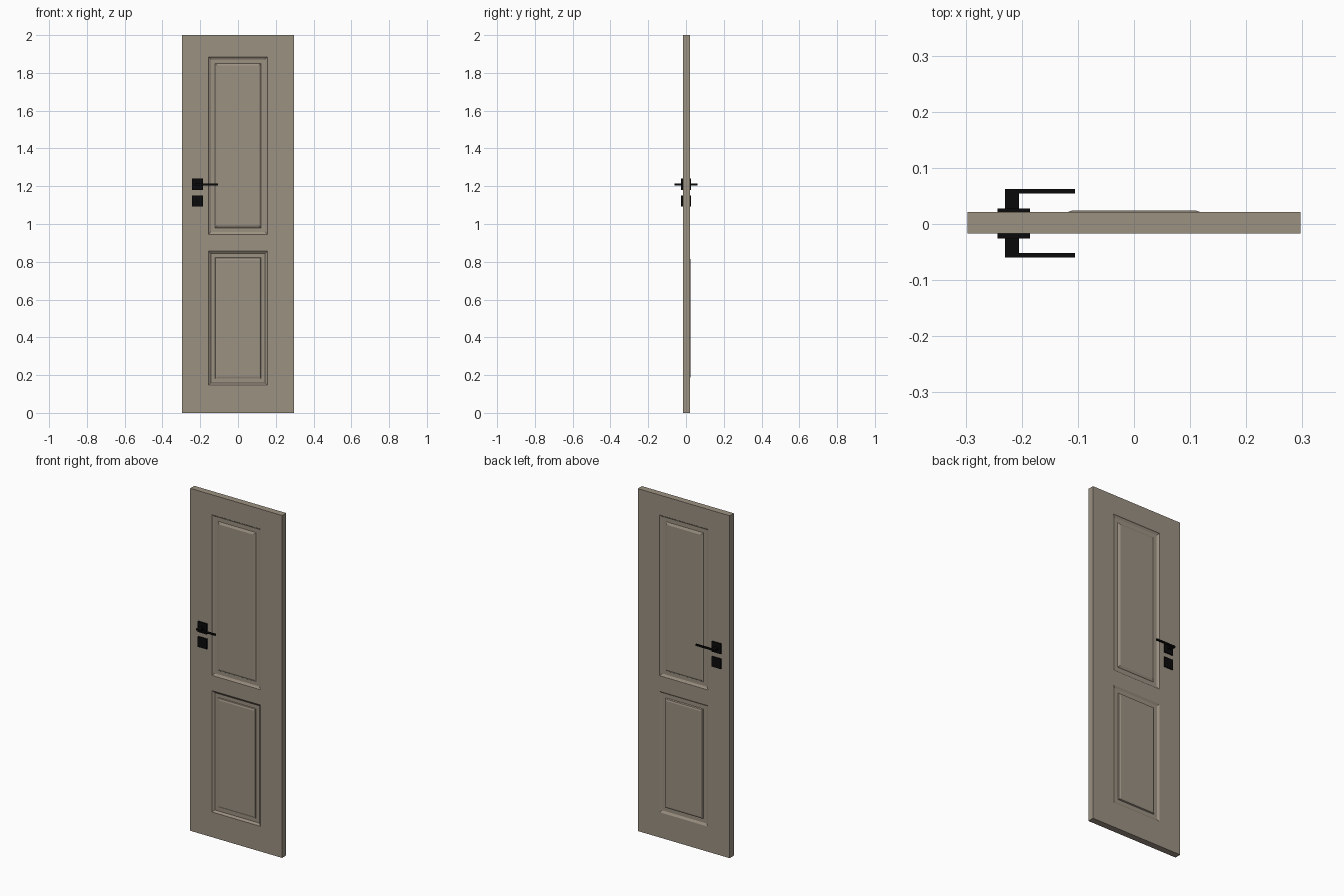
import bpy, bmesh
from mathutils import Vector

if "Cube" in bpy.data.objects:
    bpy.data.objects.remove(bpy.data.objects["Cube"])


def material(name, rgb):
    m = bpy.data.materials.new(name)
    m.diffuse_color = (*rgb, 1)
    m.use_nodes = True
    m.node_tree.nodes["Principled BSDF"].inputs["Base Color"].default_value = m.diffuse_color
    return m


DOOR = material("taupe paint", (0.335, 0.285, 0.225))
BLACK = material("black metal", (0.003, 0.003, 0.003))
Y_FRONT, Y_BACK = -0.017, 0.021
XS = [-0.297, -0.156, 0.156, 0.297]
ZS = [0, 0.147, 0.856, 0.945, 1.884, 2.0]


def finish(bm, name, mat):
    bmesh.ops.remove_doubles(bm, verts=bm.verts, dist=1e-5)
    bmesh.ops.recalc_face_normals(bm, faces=bm.faces)
    me = bpy.data.meshes.new(name)
    bm.to_mesh(me)
    bm.free()
    me.materials.append(mat)
    ob = bpy.data.objects.new(name, me)
    bpy.context.collection.objects.link(ob)
    return ob


def rect(x0, x1, z0, z1, y):
    return [(x0, y, z0), (x1, y, z0), (x1, y, z1), (x0, y, z1)]


def add_face(bm, pts):
    bm.faces.new([bm.verts.new(p) for p in pts])


# Panel moulding profiles as (inset, depth below the door face)
UPPER = [(0, 0), (0.003, 0.004), (0.012, 0.009), (0.034, 0.009), (0.036, 0.006), (0.046, 0.001)]
LOWER_FRONT = [(0, 0), (0.012, 0.009), (0.034, 0.009), (0.036, 0.004), (0.046, 0.001)]
LOWER_BACK = [(0, 0), (0.012, 0.007), (0.034, 0.007), (0.037, 0), (0.046, -0.003)]


def panel(bm, x0, x1, z0, z1, y, inward, profile):
    rings = [rect(x0 + i, x1 - i, z0 + i, z1 - i, y + inward * d) for i, d in profile]
    for a, b in zip(rings, rings[1:]):
        for k in range(4):
            n = (k + 1) % 4
            add_face(bm, [a[k], a[n], b[n], b[k]])
    add_face(bm, rings[-1])


# Door leaf: flat stiles and rails, with a moulded panel in two cells per side
bm = bmesh.new()
for y, inward in ((Y_FRONT, 1), (Y_BACK, -1)):
    for i in range(3):
        for j in range(5):
            cell = (XS[i], XS[i + 1], ZS[j], ZS[j + 1])
            if i == 1 and j == 3:
                panel(bm, *cell, y, inward, UPPER)
            elif i == 1 and j == 1:
                panel(bm, *cell, y, inward, LOWER_FRONT if inward > 0 else LOWER_BACK)
            else:
                add_face(bm, rect(*cell, y))
# Door edges
for x in (XS[0], XS[-1]):
    for a, b in zip(ZS, ZS[1:]):
        add_face(bm, [(x, Y_FRONT, a), (x, Y_BACK, a), (x, Y_BACK, b), (x, Y_FRONT, b)])
for z in (ZS[0], ZS[-1]):
    for a, b in zip(XS, XS[1:]):
        add_face(bm, [(a, Y_FRONT, z), (b, Y_FRONT, z), (b, Y_BACK, z), (a, Y_BACK, z)])
bmesh.ops.remove_doubles(bm, verts=bm.verts, dist=1e-5)
bmesh.ops.dissolve_limit(bm, angle_limit=0.01, verts=bm.verts, edges=bm.edges)
finish(bm, "door_leaf", DOOR)


def box(name, x0, x1, y0, y1, z0, z1):
    bm = bmesh.new()
    bmesh.ops.create_cube(bm, size=1)
    lo, hi = Vector((x0, min(y0, y1), z0)), Vector((x1, max(y0, y1), z1))
    for v in bm.verts:
        v.co = [(lo[k] + hi[k]) / 2 + v.co[k] * (hi[k] - lo[k]) for k in range(3)]
    return finish(bm, name, BLACK)


# Handle set on both sides: square plates, flat neck and lever
MID = (Y_FRONT + Y_BACK) / 2
for side, s in (("front", -1), ("back", 1)):
    def y(d):
        return MID - 0.001 + s * d
    box(side + "_handle_plate", -0.243, -0.185, y(0.017), y(0.0265), 1.179, 1.240)
    box(side + "_lock_plate", -0.243, -0.185, y(0.017), y(0.0265), 1.092, 1.151)
    box(side + "_handle_neck", -0.230, -0.205, y(0.025), y(0.061), 1.205, 1.215)
    box(side + "_lever", -0.230, -0.105, y(0.053), y(0.061), 1.205, 1.215)
